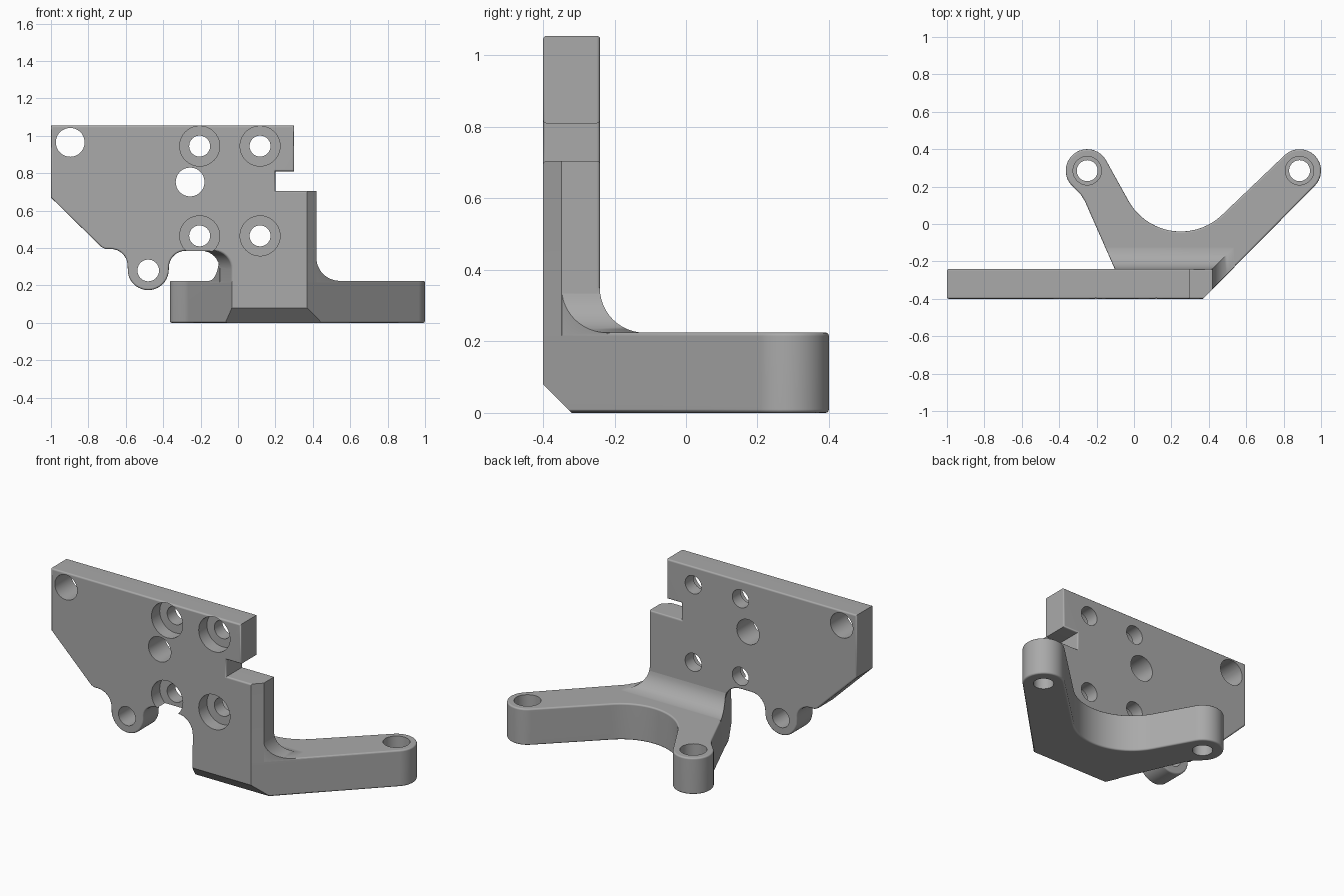
import bpy, bmesh, math
from mathutils import Vector, Matrix

if "Cube" in bpy.data.objects:
    bpy.data.objects.remove(bpy.data.objects["Cube"])

grey = bpy.data.materials.new("plain_grey")
grey.diffuse_color = (0.4, 0.4, 0.4, 1)
grey.use_nodes = True
grey.node_tree.nodes["Principled BSDF"].inputs["Base Color"].default_value = grey.diffuse_color


def arc(cx, cy, r, a0, a1, n=12):
    return [(cx + r * math.cos(math.radians(a0 + (a1 - a0) * i / n)),
             cy + r * math.sin(math.radians(a0 + (a1 - a0) * i / n))) for i in range(n + 1)]


def loft(name, loops, bevel=0.0, clip=None):
    """Solid through a list of equally long 3D loops, with optional rounded rims."""
    bm = bmesh.new()
    rings = [[bm.verts.new(p) for p in loop] for loop in loops]
    n = len(rings[0])
    caps = [bm.faces.new(rings[0]), bm.faces.new(rings[-1])]
    for a, b in zip(rings, rings[1:]):
        for i in range(n):
            bm.faces.new((a[i], a[(i + 1) % n], b[(i + 1) % n], b[i]))
    bmesh.ops.recalc_face_normals(bm, faces=bm.faces)
    if bevel:
        rim = list({e for f in caps for e in f.edges})
        bmesh.ops.bevel(bm, geom=rim, offset=bevel, offset_type='OFFSET', segments=3,
                        profile=0.5, affect='EDGES')
    if clip:
        bmesh.ops.bisect_plane(bm, geom=bm.verts[:] + bm.edges[:] + bm.faces[:],
                               plane_co=clip[0], plane_no=clip[1], clear_outer=True)
        bmesh.ops.holes_fill(bm, edges=[e for e in bm.edges if e.is_boundary], sides=0)
        bmesh.ops.recalc_face_normals(bm, faces=bm.faces)
    return finish(name, bm)


def finish(name, bm):
    me = bpy.data.meshes.new(name)
    bm.to_mesh(me)
    bm.free()
    me.materials.append(grey)
    ob = bpy.data.objects.new(name, me)
    bpy.context.collection.objects.link(ob)
    return ob


def apply_boolean(ob, other, op):
    bpy.context.view_layer.objects.active = ob
    m = ob.modifiers.new(op, 'BOOLEAN')
    m.operation, m.solver, m.object = op, 'EXACT', other
    bpy.ops.object.modifier_apply(modifier=m.name)
    bpy.data.objects.remove(other)


def drill(ob, centre, r, depth, axis):
    """Cylindrical cut centred on a point, along Y or Z."""
    bm = bmesh.new()
    bmesh.ops.create_cone(bm, cap_ends=True, segments=40, radius1=r, radius2=r, depth=depth)
    if axis == 'Y':
        bmesh.ops.rotate(bm, verts=bm.verts, matrix=Matrix.Rotation(math.pi / 2, 3, 'X'))
    bmesh.ops.translate(bm, verts=bm.verts, vec=centre)
    apply_boolean(ob, finish("hole_cutter", bm), 'DIFFERENCE')


# upright plate: front profile (x, z); the neck's left side slants toward the back
neck = arc(-0.132, 0.285, 0.1, 90, 0, 8) + [(-0.032, 0.001)]
body = ([(0.42, 0.001), (0.42, 0.705), (0.2, 0.705), (0.2, 0.81), (0.3, 0.81),
         (0.3, 1.055), (-1, 1.055), (-1, 0.67), (-0.73, 0.405), (-0.71, 0.395)]
        + arc(-0.68, 0.305, 0.09, 90, 0, 8)
        + arc(-0.48, 0.285, 0.11, 180, 360, 20)[1:]
        + arc(-0.28, 0.295, 0.09, 180, 90, 8))
front = [(x, -0.4, z) for x, z in body + neck]
back = [(x, -0.24, z) for x, z in body] + [(x - 0.069, -0.24, z) for x, z in neck]
plate = loft("mounting_bracket", [front, back], 0.01,
             clip=(Vector((0.368, -0.4, 0)), Vector((1, -1, 0)).normalized()))

# two-armed foot: outline (x, y)
outline = ([(-0.033, -0.399), (0.37, -0.399)]
           + arc(0.885, 0.285, 0.115, -45, 135, 18)
           + arc(0.25, 0.28, 0.32, -45, -150, 24)
           + arc(-0.25, 0.285, 0.115, 30, 215, 18)
           + [(-0.312, 0.184), (-0.285, 0.157), (-0.264, 0.125)])
foot = loft("foot", [[(x, y, z) for x, y in outline] for z in (0, 0.225)], 0.01)

# concave fillet where the plate meets the foot
R = 0.125
levels = [(0.1, R)]
for i in range(13):
    a = math.radians(90 * i / 12)
    levels.append((0.2245 + R * (1 - math.cos(a)), R * (1 - math.sin(a)) - 0.001))
web = loft("fillet", [[(-0.3, -0.25, z), (0.1, -0.25, z), (0.1, -0.39, z),
                       (0.42 + d, -0.39, z), (0.42 + d, -0.24 + d, z), (-0.3, -0.24 + d, z)]
                      for z, d in levels])
inner = [(0.2 + (x - 0.2) * 0.997, -0.1 + (y + 0.1) * 0.997) for x, y in outline]
apply_boolean(web, loft("fillet_limit", [[(x, y, z) for x, y in inner] for z in (0.05, 0.6)]),
              'INTERSECT')

apply_boolean(foot, web, 'UNION')
apply_boolean(plate, foot, 'UNION')

# chamfer along the lower front edge
tri = [(-0.5, -0.32), (-0.5, -0.1), (-0.22, -0.1)]
tri = [(-0.6, 0.28), (-0.6, -0.2), (-0.12, -0.2)]
apply_boolean(plate, loft("chamfer_cutter", [[(x, y, z) for y, z in tri] for x in (-0.3, 0.9)]),
              'DIFFERENCE')

# counterbored screw holes in the plate
for x in (-0.205, 0.118):
    for z in (0.945, 0.465):
        drill(plate, (x, -0.32, z), 0.056, 0.4, 'Y')
        drill(plate, (x, -0.42, z), 0.107, 0.2, 'Y')
# plain through holes in the plate
for x, z, r in ((-0.897, 0.965, 0.077), (-0.256, 0.753, 0.077), (-0.48, 0.28, 0.058)):
    drill(plate, (x, -0.32, z), r, 0.4, 'Y')
# stepped vertical holes in the foot arms
for x in (-0.25, 0.885):
    drill(plate, (x, 0.285, 0.1), 0.056, 0.5, 'Z')
    drill(plate, (x, 0.285, 0.2), 0.076, 0.2, 'Z')

# smooth rounded areas, keep machined edges crisp
bpy.ops.object.select_all(action='DESELECT')
plate.select_set(True)
bpy.context.view_layer.objects.active = plate
bpy.ops.object.shade_smooth_by_angle(angle=math.radians(32))
wn = plate.modifiers.new("even_normals", 'WEIGHTED_NORMAL')
wn.keep_sharp = True
